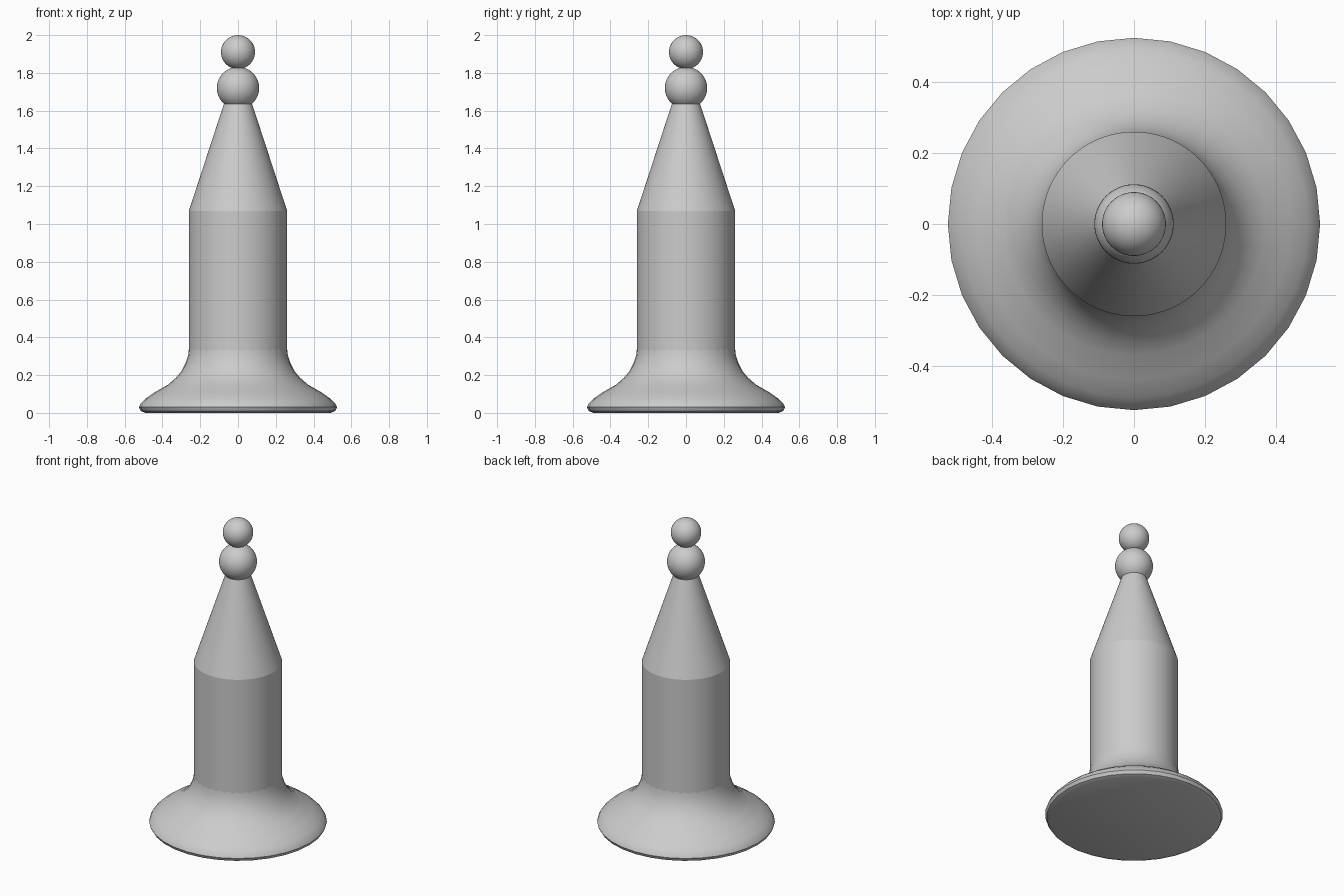
import bpy, math

if "Cube" in bpy.data.objects:
    bpy.data.objects.remove(bpy.data.objects["Cube"])

grey = bpy.data.materials.new("plain_grey")
grey.diffuse_color = (0.6, 0.6, 0.6, 1)
grey.use_nodes = True
grey.node_tree.nodes["Principled BSDF"].inputs["Base Color"].default_value = grey.diffuse_color


def finish(obj, name, angle):
    obj.name = name
    obj.data.materials.append(grey)
    bpy.ops.object.select_all(action='DESELECT')
    obj.select_set(True)
    bpy.context.view_layer.objects.active = obj
    bpy.ops.object.shade_smooth_by_angle(angle=math.radians(angle))


def lathe(name, profile, segments, angle):
    """Spin a (radius, height) profile around z and cap both ends."""
    verts, faces = [], []
    for r, z in profile:
        for i in range(segments):
            a = 2 * math.pi * i / segments
            verts.append((r * math.cos(a), r * math.sin(a), z))
    for k in range(len(profile) - 1):
        for i in range(segments):
            j = (i + 1) % segments
            lo, hi = k * segments, (k + 1) * segments
            faces.append((lo + i, lo + j, hi + j, hi + i))
    faces.append(tuple(reversed(range(segments))))
    faces.append(tuple(range(len(verts) - segments, len(verts))))
    mesh = bpy.data.meshes.new(name)
    mesh.from_pydata(verts, [], faces)
    obj = bpy.data.objects.new(name, mesh)
    bpy.context.collection.objects.link(obj)
    finish(obj, name, angle)


def ball(name, radius, z):
    bpy.ops.mesh.primitive_uv_sphere_add(segments=48, ring_count=24,
                                         radius=radius, location=(0, 0, z))
    finish(bpy.context.object, name, 30)


# Flared foot with a thin rim
lathe("flared_base", [(0.49, 0.0), (0.515, 0.01), (0.525, 0.03), (0.515, 0.05),
                      (0.49, 0.075), (0.44, 0.11), (0.37, 0.15), (0.33, 0.185),
                      (0.30, 0.22), (0.277, 0.265), (0.264, 0.305), (0.26, 0.34)],
      32, 40)
# Straight column
lathe("column", [(0.26, 0.30), (0.26, 1.07)], 96, 30)
# Tapered top
lathe("tapered_top", [(0.26, 1.07), (0.075, 1.635)], 96, 30)
# Finial balls
ball("lower_ball", 0.112, 1.72)
ball("upper_ball", 0.09, 1.91)
